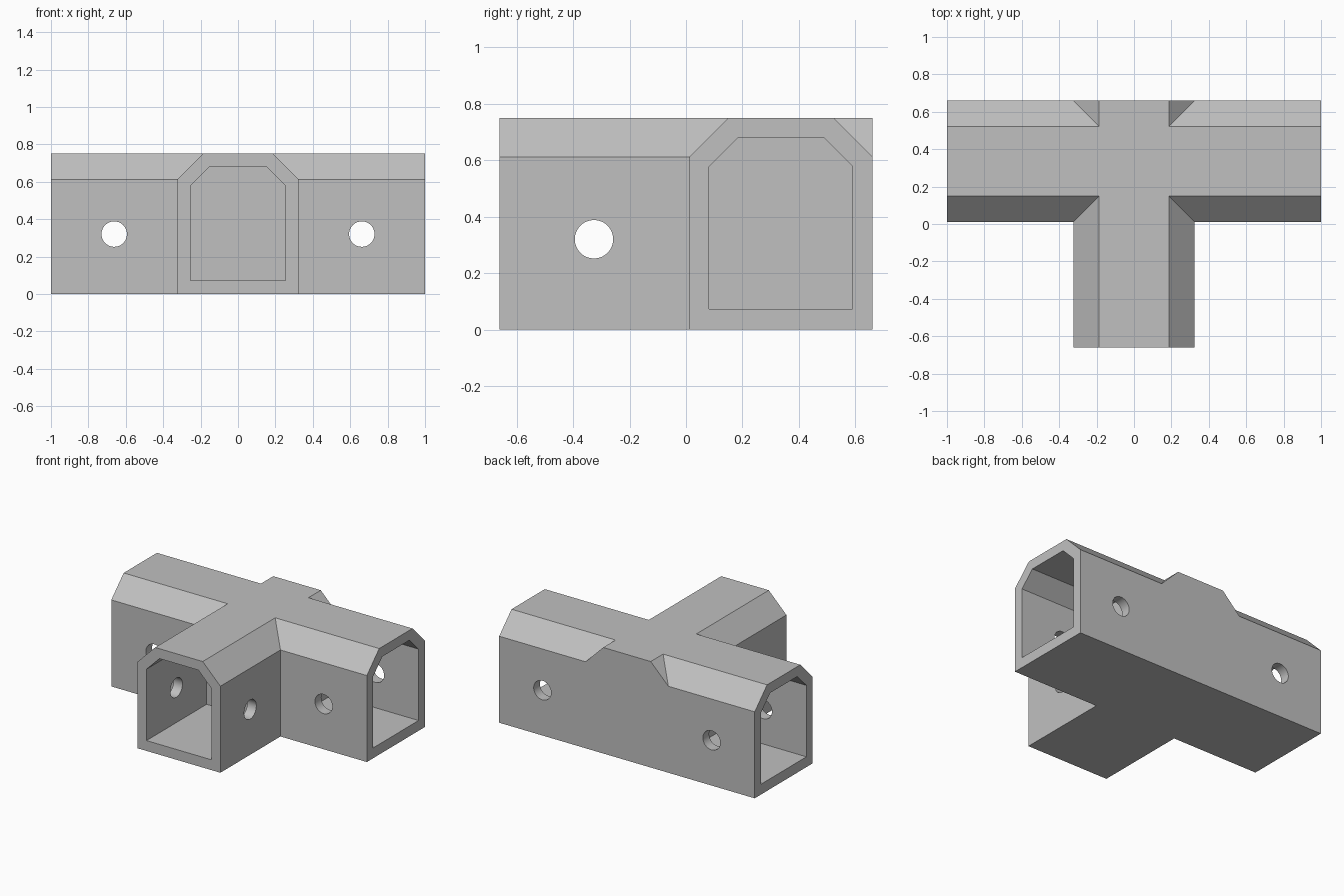
import bpy, bmesh, math
from mathutils import Matrix

old = bpy.data.objects.get("Cube")
if old:
    bpy.data.objects.remove(old)

grey = bpy.data.materials.new("plain_grey")
grey.use_nodes = True
colour = (0.53, 0.53, 0.53, 1)
grey.diffuse_color = colour
grey.node_tree.nodes["Principled BSDF"].inputs["Base Color"].default_value = colour

HALF = 0.324       # half width of a tube
BACK = 0.66        # rear face
ARM_Y = BACK - HALF
HOLE_Z = 0.32
ACROSS = Matrix.Rotation(-math.pi / 2, 4, 'Z')   # turns +y into +x


def finish(name, bm, matrix):
    bmesh.ops.transform(bm, matrix=matrix, verts=bm.verts)
    bmesh.ops.recalc_face_normals(bm, faces=bm.faces)
    mesh = bpy.data.meshes.new(name)
    bm.to_mesh(mesh)
    bm.free()
    mesh.materials.append(grey)
    obj = bpy.data.objects.new(name, mesh)
    bpy.context.collection.objects.link(obj)
    return obj


def prism(name, half, low, high, cut, start, end, matrix=Matrix()):
    """Tube section with two chamfered upper corners, run along y."""
    outline = [(-half, low), (half, low), (half, high - cut),
               (half - cut, high), (cut - half, high), (-half, high - cut)]
    bm = bmesh.new()
    face = bm.faces.new([bm.verts.new((x, start, z)) for x, z in outline])
    run = bmesh.ops.extrude_face_region(bm, geom=[face])["geom"]
    verts = [v for v in run if isinstance(v, bmesh.types.BMVert)]
    bmesh.ops.translate(bm, vec=(0, end - start, 0), verts=verts)
    return finish(name, bm, matrix)


def pin(name, matrix):
    """Long cylinder along y for a bolt hole."""
    bm = bmesh.new()
    bmesh.ops.create_cone(bm, cap_ends=True, segments=48, radius1=0.068,
                          radius2=0.068, depth=1.2)
    return finish(name, bm, matrix @ Matrix.Rotation(math.pi / 2, 4, 'X'))


def combine(target, tool, operation):
    mod = target.modifiers.new(operation.lower(), 'BOOLEAN')
    mod.operation, mod.solver, mod.object = operation, 'EXACT', tool
    bpy.context.view_layer.objects.active = target
    bpy.ops.object.modifier_apply(modifier=mod.name)
    bpy.data.objects.remove(tool)


# Outer body: crossbar joined with the forward leg
to_bar = Matrix.Translation((0, ARM_Y, 0)) @ ACROSS
body = prism("tee_connector", HALF, 0, 0.75, 0.138, -1, 1, to_bar)
leg = prism("leg", HALF, 0, 0.75, 0.138, -BACK, BACK)
combine(body, leg, 'UNION')

# Blind sockets, leaving the middle solid
socket = (0.254, 0.073, 0.68, 0.102)
combine(body, prism("leg_socket", *socket, -0.9, 0.012), 'DIFFERENCE')
for start, end in ((-1.2, -HALF), (HALF, 1.2)):
    combine(body, prism("arm_socket", *socket, start, end, to_bar), 'DIFFERENCE')

# Bolt holes through both walls of each socket
for x in (-0.662, 0.662):
    combine(body, pin("arm_hole", Matrix.Translation((x, ARM_Y, HOLE_Z))), 'DIFFERENCE')
combine(body, pin("leg_hole", Matrix.Translation((0, -0.326, HOLE_Z)) @ ACROSS), 'DIFFERENCE')

# Smooth hole walls, crisp edges elsewhere
bpy.ops.object.select_all(action='DESELECT')
body.select_set(True)
bpy.context.view_layer.objects.active = body
bpy.ops.object.shade_smooth_by_angle(angle=math.radians(30))
